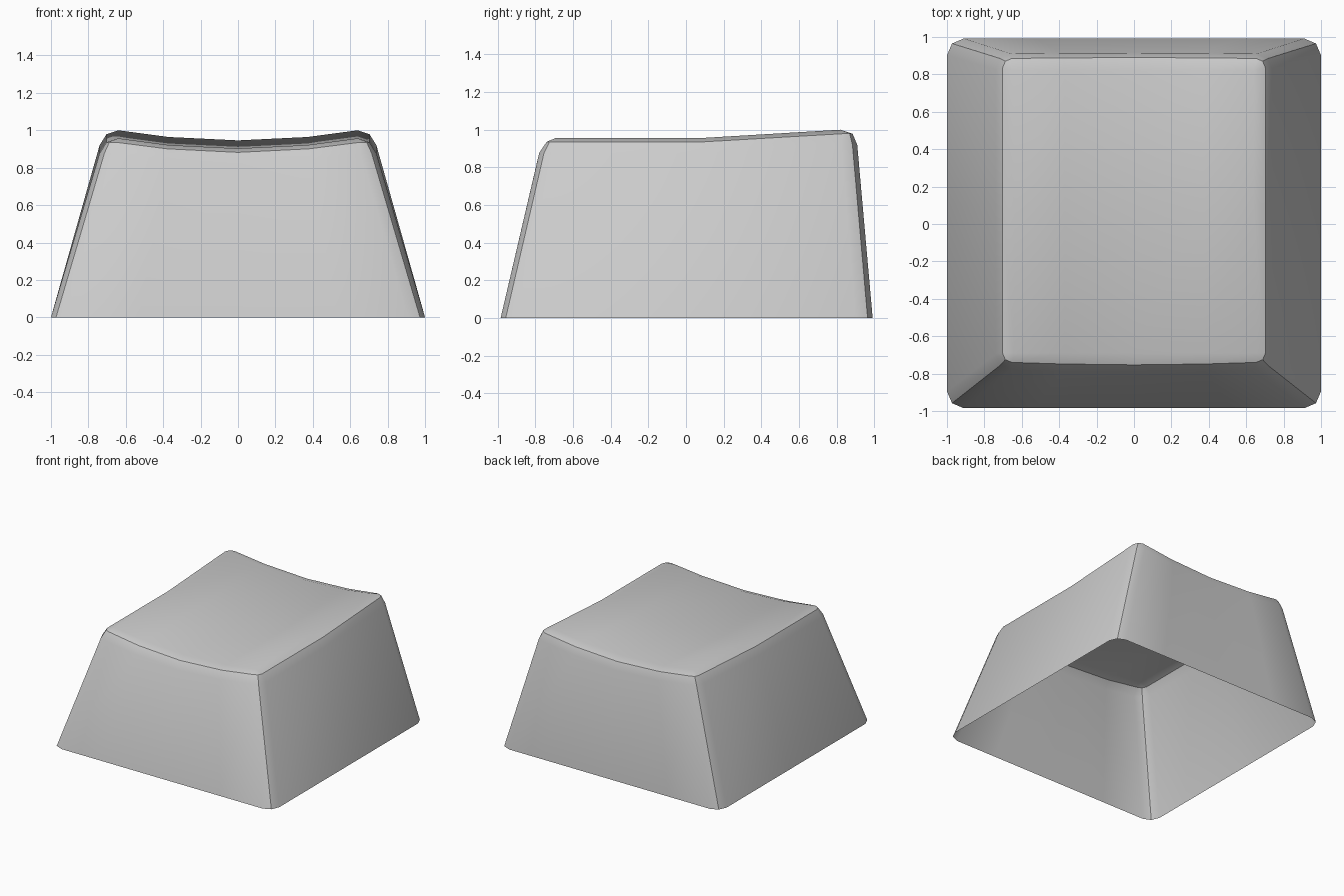
import bpy, bmesh

if "Cube" in bpy.data.objects:
    bpy.data.objects.remove(bpy.data.objects["Cube"], do_unlink=True)

# One plain grey plastic
grey = bpy.data.materials.new("grey plastic")
grey.use_nodes = True
colour = (0.6, 0.6, 0.6, 1.0)
grey.diffuse_color = colour
grey.node_tree.nodes["Principled BSDF"].inputs["Base Color"].default_value = colour

TOP_X, TOP_FRONT, TOP_BACK, MID_Y = 0.64, -0.69, 0.82, 0.10
SPLIT = 0.58


def dish(x):
    """Depth of the shallow trough across the top."""
    return 0.054 * max(0.0, 1 - (x / TOP_X) ** 2)


def height(y):
    """Side profile of the top: level, then rising to the back."""
    t = (y - MID_Y) / (TOP_BACK - MID_Y)
    return 0.957 + 0.043 * min(1.0, max(0.0, t))


def ring(hx, front, back, cut, drop, base=False):
    """Rounded rectangle, anticlockwise, three points per corner."""
    cx, cy, k = hx - cut, cut, cut * 0.3
    f, b, m = front + cy, back - cy, MID_Y
    mids = [-SPLIT * cx, 0, SPLIT * cx]
    pts = [(-cx, front)] + [(x, front) for x in mids] + [(cx, front)]
    pts += [(hx - k, front + k), (hx, f), (hx, m), (hx, b), (hx - k, back - k)]
    pts += [(cx, back)] + [(x, back) for x in reversed(mids)] + [(-cx, back)]
    pts += [(-hx + k, back - k), (-hx, b), (-hx, m), (-hx, f), (-hx + k, front + k)]
    out = []
    for x, y in pts:
        if base:
            out.append((x, y, 0))
            continue
        sag = dish(x)
        # keep the front and back walls flat where the rim dips
        slide = -0.24 * sag if y == front else 0.09 * sag if y == back else 0
        if drop == 0:
            slide = 0
        out.append((x, y + slide, height(y) - sag - drop))
    return out


# Shell: base outline, top of walls, middle of rounded rim, edge of dish
rings = [
    ring(1.0, -0.985, 0.992, 0.09, 0, base=True),
    ring(0.74, -0.78, 0.91, 0.085, 0.08),
    ring(0.703, -0.74, 0.885, 0.05, 0.021),
    ring(TOP_X, TOP_FRONT, TOP_BACK, 0.0, 0.0),
]
bm = bmesh.new()
loops = [[bm.verts.new(p) for p in r] for r in rings]
n = len(loops[0])
for low, high in zip(loops, loops[1:]):
    for i in range(n):
        j = (i + 1) % n
        bm.faces.new((low[i], low[j], high[j], high[i]))

# Crisp lines along the rim and down the four corners
for e in bm.edges:
    a, b = e.verts
    on_rim = a in loops[2] and b in loops[2]
    on_corner = any({a, b} == {loops[k][i], loops[k + 1][i]}
                    for k in range(2) for i in (5, 9, 15, 19))
    e.smooth = not (on_rim or on_corner)

# Dished top
xs = [-TOP_X, -SPLIT * TOP_X, 0, SPLIT * TOP_X, TOP_X]
grid = [[bm.verts.new((x, y, height(y) - dish(x))) for x in xs]
        for y in (TOP_FRONT, MID_Y, TOP_BACK)]
for r0, r1 in zip(grid, grid[1:]):
    for i in range(len(xs) - 1):
        bm.faces.new((r0[i], r0[i + 1], r1[i + 1], r1[i]))

bmesh.ops.remove_doubles(bm, verts=bm.verts[:], dist=0.0005)
for f in bm.faces:
    f.smooth = True
mesh = bpy.data.meshes.new("keycap_shell")
bm.to_mesh(mesh)
bm.free()
mesh.materials.append(grey)
keycap = bpy.data.objects.new("keycap_shell", mesh)
bpy.context.collection.objects.link(keycap)
